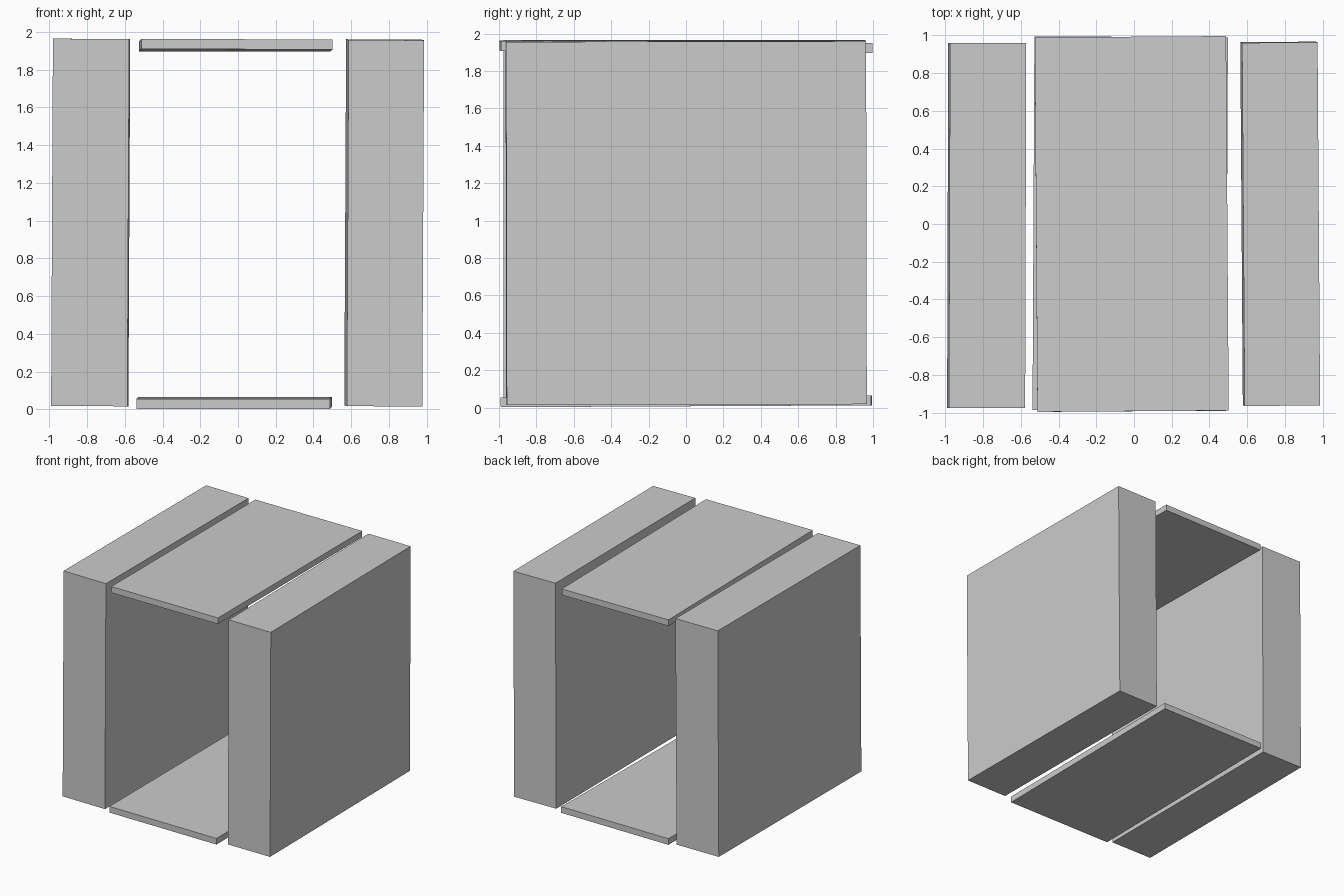
import bpy

if "Cube" in bpy.data.objects:
    bpy.data.objects.remove(bpy.data.objects["Cube"])


def panel(name, centre, size, rotation):
    """Flat-faced box with a slight hand-placed tilt."""
    bpy.ops.mesh.primitive_cube_add(size=1, location=centre, rotation=rotation)
    ob = bpy.context.object
    ob.name = name
    ob.scale = size
    bpy.ops.object.transform_apply(location=False, rotation=False, scale=True)
    return ob


# Thick side walls
panel("left_wall", (-0.781, -0.008, 0.990), (0.404, 1.935, 1.947), (0.0, 0.005, -0.003))
panel("right_wall", (0.775, 0.001, 0.988), (0.400, 1.925, 1.941), (0.002, 0.005, 0.007))

# Thin roof and floor slabs
panel("roof_slab", (-0.012, 0.0, 1.929), (1.014, 1.985, 0.053), (-0.006, 0.002, 0.007))
panel("floor_slab", (-0.020, 0.002, 0.034), (1.026, 1.980, 0.053), (0.005, 0.0, -0.005))
